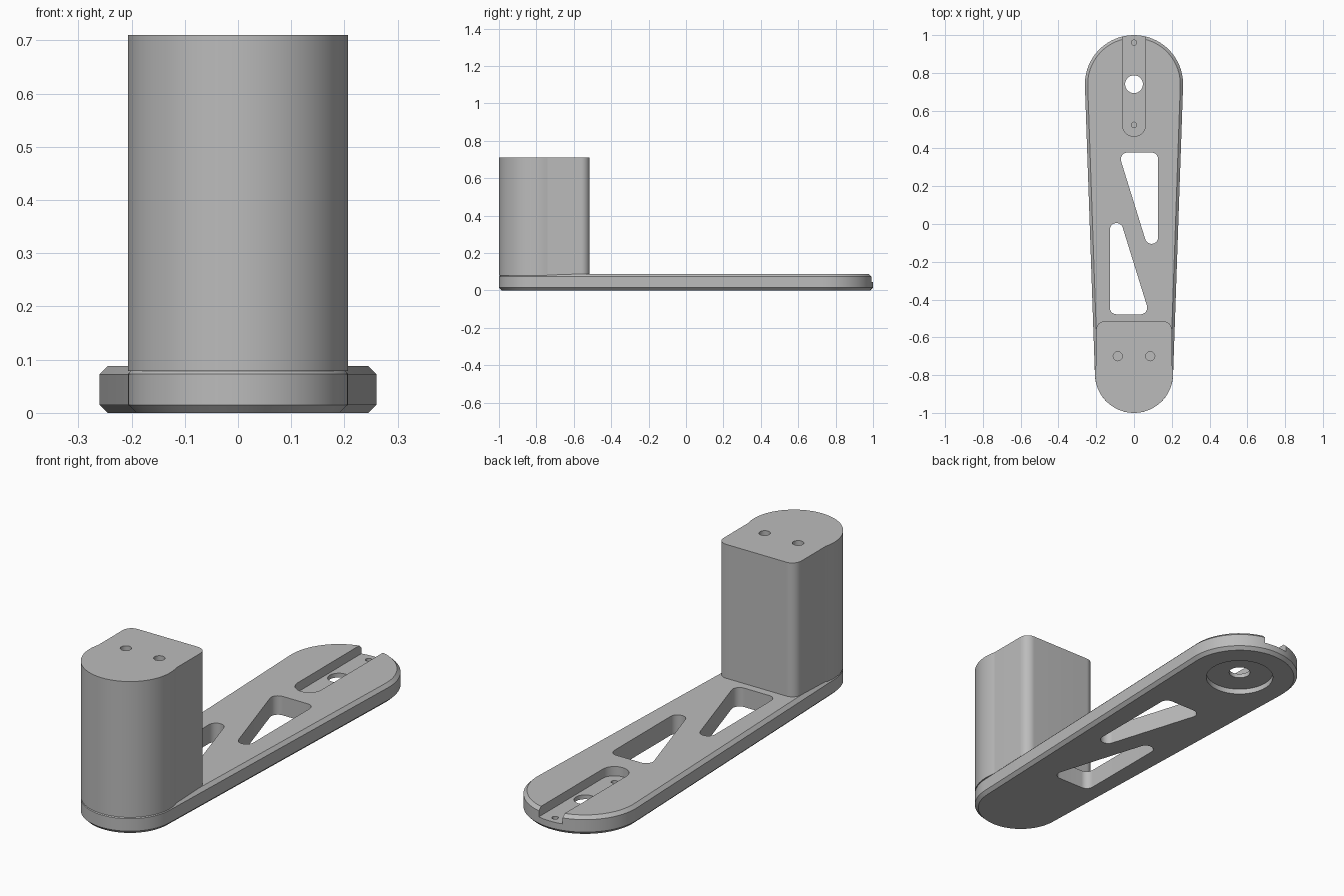
import bpy
import bmesh
from math import asin, atan2, cos, hypot, pi, radians, sin

if "Cube" in bpy.data.objects:
    bpy.data.objects.remove(bpy.data.objects["Cube"])

grey = bpy.data.materials.new("satin grey")
grey.use_nodes = True
colour = (0.5, 0.5, 0.5, 1)
grey.diffuse_color = colour
grey.node_tree.nodes["Principled BSDF"].inputs["Base Color"].default_value = colour


def arc(x, y, r, start, end):
    n = max(2, round(abs(end - start) / radians(5)))
    steps = [start + (end - start) * i / n for i in range(n + 1)]
    return [(x + r * cos(a), y + r * sin(a)) for a in steps]


def wrap(circles, grow=0):
    """Outline of a belt around circles listed counter-clockwise."""
    if len(circles) == 1:
        x, y, r = circles[0]
        return arc(x, y, r + grow, 0, 2 * pi)[:-1]
    normals = []
    for (x, y, r), (u, v, s) in zip(circles, circles[1:] + circles[:1]):
        normals.append(atan2(v - y, u - x) - pi / 2 + asin((r - s) / hypot(u - x, v - y)))
    points = []
    for i, (x, y, r) in enumerate(circles):
        turn = (normals[i] - normals[i - 1]) % (2 * pi)
        points += arc(x, y, r + grow, normals[i - 1], normals[i - 1] + turn)
    return points


def loft(name, layers):
    """Solid through matching outlines, given as (height, outline)."""
    bm = bmesh.new()
    rings = [[bm.verts.new((x, y, z)) for x, y in pts] for z, pts in layers]
    for low, high in zip(rings, rings[1:]):
        for i in range(len(low)):
            bm.faces.new((low[i - 1], low[i], high[i], high[i - 1]))
    bm.faces.new(rings[0][::-1])
    bm.faces.new(rings[-1])
    bmesh.ops.recalc_face_normals(bm, faces=bm.faces)
    mesh = bpy.data.meshes.new(name)
    bm.to_mesh(mesh)
    bm.free()
    mesh.materials.append(grey)
    obj = bpy.data.objects.new(name, mesh)
    bpy.context.collection.objects.link(obj)
    return obj


def carve(obj, cuts):
    """Subtract prisms given as (circles, bottom, top)."""
    cutters = []
    for circles, bottom, top in cuts:
        pts = wrap(circles)
        cutter = loft("cutter", [(bottom, pts), (top, pts)])
        cutter.hide_render = True
        mod = obj.modifiers.new("cut", "BOOLEAN")
        mod.operation = "DIFFERENCE"
        mod.solver = "EXACT"
        mod.object = cutter
        cutters.append(cutter)
    graph = bpy.context.evaluated_depsgraph_get()
    result = bpy.data.meshes.new_from_object(obj.evaluated_get(graph))
    obj.modifiers.clear()
    obj.data = result
    for cutter in cutters:
        bpy.data.objects.remove(cutter)
    bpy.ops.object.select_all(action="DESELECT")
    obj.select_set(True)
    bpy.context.view_layer.objects.active = obj
    bpy.ops.object.shade_smooth_by_angle(angle=radians(12))


FRONT_Y, FRONT_R = -0.793, 0.207
BACK_Y, BACK_R = 0.74, 0.26
TOP, BEVEL = 0.088, 0.015

# Tapered arm with chamfered rims
belt = [(0, FRONT_Y, FRONT_R), (0, BACK_Y, BACK_R)]
arm = loft("arm_plate", [(0, wrap(belt, -BEVEL)), (BEVEL, wrap(belt)),
                         (TOP - BEVEL, wrap(belt)), (TOP, wrap(belt, -BEVEL))])

# Two triangular windows, one a half-turn of the other
window = [(-0.035, 0.343, 0.035), (0.093, -0.07, 0.035), (0.093, 0.343, 0.035)]
turned = [(-x, -0.1 - y, r) for x, y, r in window]
SLOT_FLOOR = 0.045
carve(arm, [
    (window, -0.1, 0.2),
    (turned, -0.1, 0.2),
    # open-ended slot on top, recess below, and the hole joining them
    ([(0, 0.525, 0.061), (0, 1.1, 0.061)], SLOT_FLOOR, 0.2),
    ([(0, BACK_Y, 0.15)], -0.1, 0.025),
    ([(0, BACK_Y, 0.047)], -0.1, 0.2),
    # pilot holes in the slot floor
    ([(0, 0.525, 0.014)], 0.015, 0.1),
    ([(0, 0.96, 0.014)], 0.015, 0.1),
])

# Upright block: round front, square back with rounded corners
half, back, corner = 0.2, -0.515, 0.045
kink = atan2((FRONT_R ** 2 - half ** 2) ** 0.5, half)
outline = arc(0, FRONT_Y, FRONT_R, pi - kink, 2 * pi + kink)
outline += arc(half - corner, back - corner, corner, 0, pi / 2)
outline += arc(corner - half, back - corner, corner, pi / 2, pi)
block = loft("upright_block", [(0.079, outline), (0.71, outline)])
carve(block, [([(side * 0.086, -0.7, 0.024)], 0.6, 0.8) for side in (-1, 1)])
